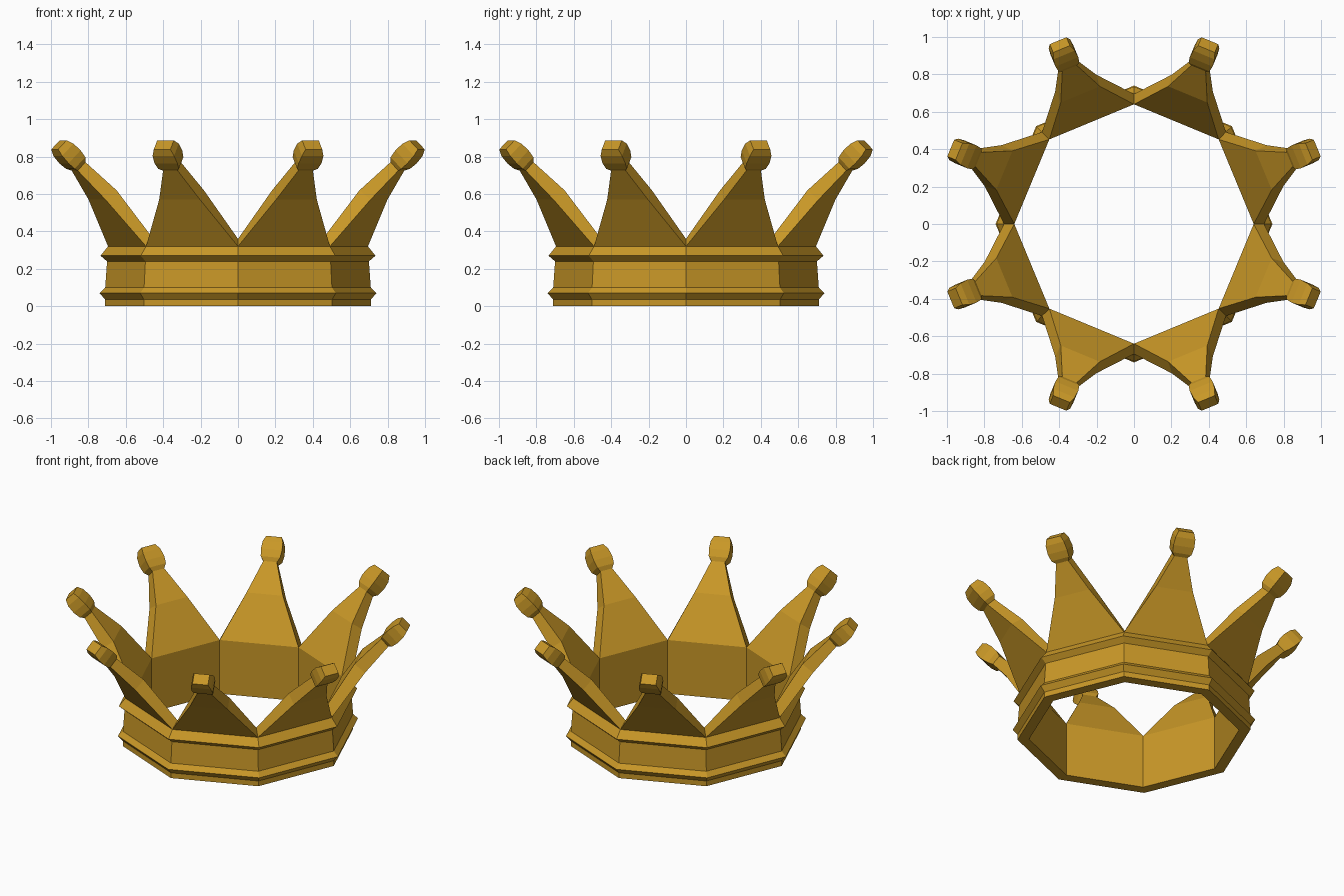
import bpy, bmesh
from math import sin, cos, pi

if "Cube" in bpy.data.objects:
    bpy.data.objects.remove(bpy.data.objects["Cube"])

SIDES = 8
STEP = 2 * pi / SIDES
bm = bmesh.new()


def loft(rings, wrap):
    """Bridge consecutive rings of vertices with quads."""
    n = len(rings[0])
    for a, b in zip(rings, rings[1:]):
        for i in range(n if wrap else n - 1):
            j = (i + 1) % n
            bm.faces.new((a[i], a[j], b[j], b[i]))


# Octagonal band: (radius at corner, z), from inner top edge round to outer top edge
band = [(0.64, 0.36), (0.64, 0.0), (0.71, 0.0), (0.71, 0.035), (0.74, 0.07),
        (0.71, 0.10), (0.70, 0.24), (0.735, 0.27), (0.695, 0.32)]
loft([[bm.verts.new((r * cos(k * STEP), r * sin(k * STEP), z)) for k in range(SIDES)]
      for r, z in band], True)

# Spike sections: (outer r, outer z, inner r, inner z, half width outer, half width inner)
ca, sa = cos(STEP / 2), sin(STEP / 2)
spike = [(0.695 * ca, 0.32, 0.64 * ca, 0.36, 0.695 * sa, 0.64 * sa),
         (0.816, 0.57, 0.75, 0.62, 0.118, 0.113),
         (0.945, 0.725, 0.90, 0.77, 0.042, 0.042)]

# Bevelled knob sections along the tilted tip: (distance, half depth, half width)
for a, n, w in [(0.025, 0.044, 0.06), (0.072, 0.049, 0.066),
                (0.125, 0.046, 0.062), (0.162, 0.034, 0.048)]:
    s = 0.7071
    spike.append((0.922 + (a + n) * s, 0.748 + (a - n) * s,
                  0.922 + (a - n) * s, 0.748 + (a + n) * s, w, w))

# Eight spikes, one over each side of the band
for k in range(SIDES):
    t = (k + 0.5) * STEP
    c, s = cos(t), sin(t)
    rings = []
    for ro, zo, ri, zi, wo, wi in spike:
        corners = [(ro, -wo, zo), (ro, wo, zo), (ri, wi, zi), (ri, -wi, zi)]
        rings.append([bm.verts.new((r * c - w * s, r * s + w * c, z)) for r, w, z in corners])
    loft(rings, True)
    bm.faces.new(rings[-1])

bmesh.ops.remove_doubles(bm, verts=bm.verts[:], dist=0.0005)
bmesh.ops.recalc_face_normals(bm, faces=bm.faces[:])

mesh = bpy.data.meshes.new("crown")
bm.to_mesh(mesh)
bm.free()
crown = bpy.data.objects.new("crown", mesh)
bpy.context.collection.objects.link(crown)

# Gold
gold = bpy.data.materials.new("gold")
gold.diffuse_color = (0.58, 0.31, 0.02, 1)
gold.use_nodes = True
gold.node_tree.nodes["Principled BSDF"].inputs["Base Color"].default_value = gold.diffuse_color
mesh.materials.append(gold)
